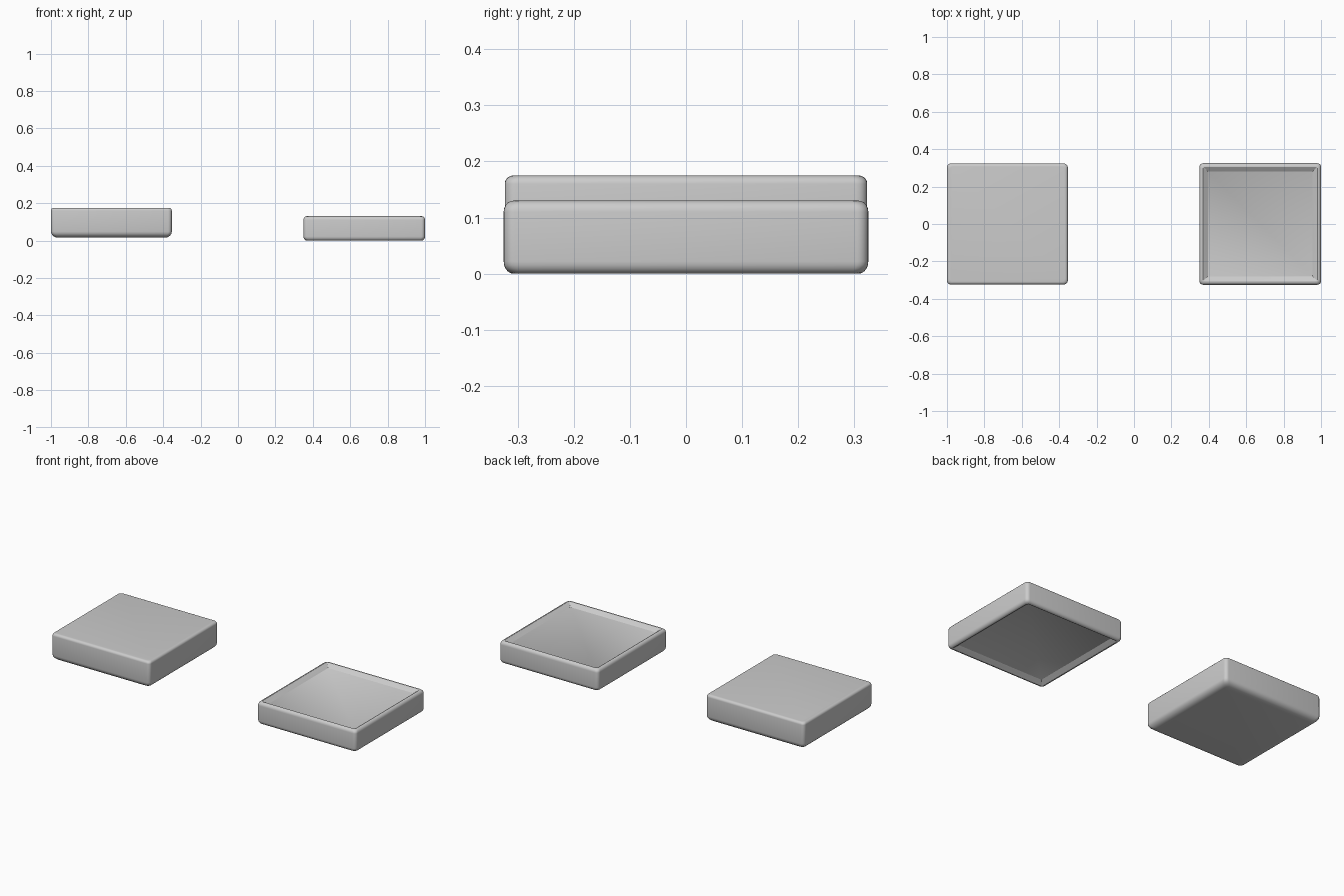
import bpy, bmesh, math

if "Cube" in bpy.data.objects:
    bpy.data.objects.remove(bpy.data.objects["Cube"])


def square_ring(half, radius, steps=5):
    """Rounded square outline, counter-clockwise."""
    pts = []
    c = half - radius
    for k, (sx, sy) in enumerate(((1, 1), (-1, 1), (-1, -1), (1, -1))):
        for i in range(steps + 1):
            a = math.radians(90 * (k + i / steps))
            pts.append((sx * c + radius * math.cos(a), sy * c + radius * math.sin(a)))
    return pts


def arc(half, z, rx, rz, a0, a1, steps=5):
    """Quarter ellipse of (half width, height) pairs for a rounded edge."""
    out = []
    for i in range(steps + 1):
        a = math.radians(a0 + (a1 - a0) * i / steps)
        out.append((half - rx + rx * math.cos(a), z + rz * math.sin(a), 0.02))
    return out


def loft(name, profile, x):
    """Stack rounded squares from (half, z, radius) and cap both ends."""
    bm = bmesh.new()
    rings = [[bm.verts.new((px, py, z)) for px, py in square_ring(h, r)]
             for h, z, r in profile]
    n = len(rings[0])
    for a, b in zip(rings, rings[1:]):
        for i in range(n):
            j = (i + 1) % n
            bm.faces.new((a[i], a[j], b[j], b[i]))
    bm.faces.new(rings[0][::-1])
    bm.faces.new(rings[-1])
    mesh = bpy.data.meshes.new(name)
    bm.to_mesh(mesh)
    bm.free()
    ob = bpy.data.objects.new(name, mesh)
    bpy.context.collection.objects.link(ob)
    ob.location.x = x
    bpy.ops.object.select_all(action='DESELECT')
    ob.select_set(True)
    bpy.context.view_layer.objects.active = ob
    bpy.ops.object.shade_smooth_by_angle(angle=math.radians(30))
    return ob


# Solid block with a broadly rounded underside and a finely rounded top
loft("box_base",
     arc(0.323, 0.048, 0.038, 0.033, -90, 0)
     + arc(0.323, 0.16, 0.015, 0.015, 0, 90), -0.677)

# Shallow lid: sloped recess on top and underside, thin rounded rim
H, DEPTH = 0.13, 0.019
loft("box_lid",
     [(0.28, DEPTH, 0.001), (0.306, 0, 0.003)]
     + arc(0.325, 0.022, 0.017, 0.022, -90, 0)
     + arc(0.325, H - 0.02, 0.017, 0.02, 0, 90)
     + [(0.306, H, 0.003), (0.28, H - DEPTH, 0.001)], 0.675)
